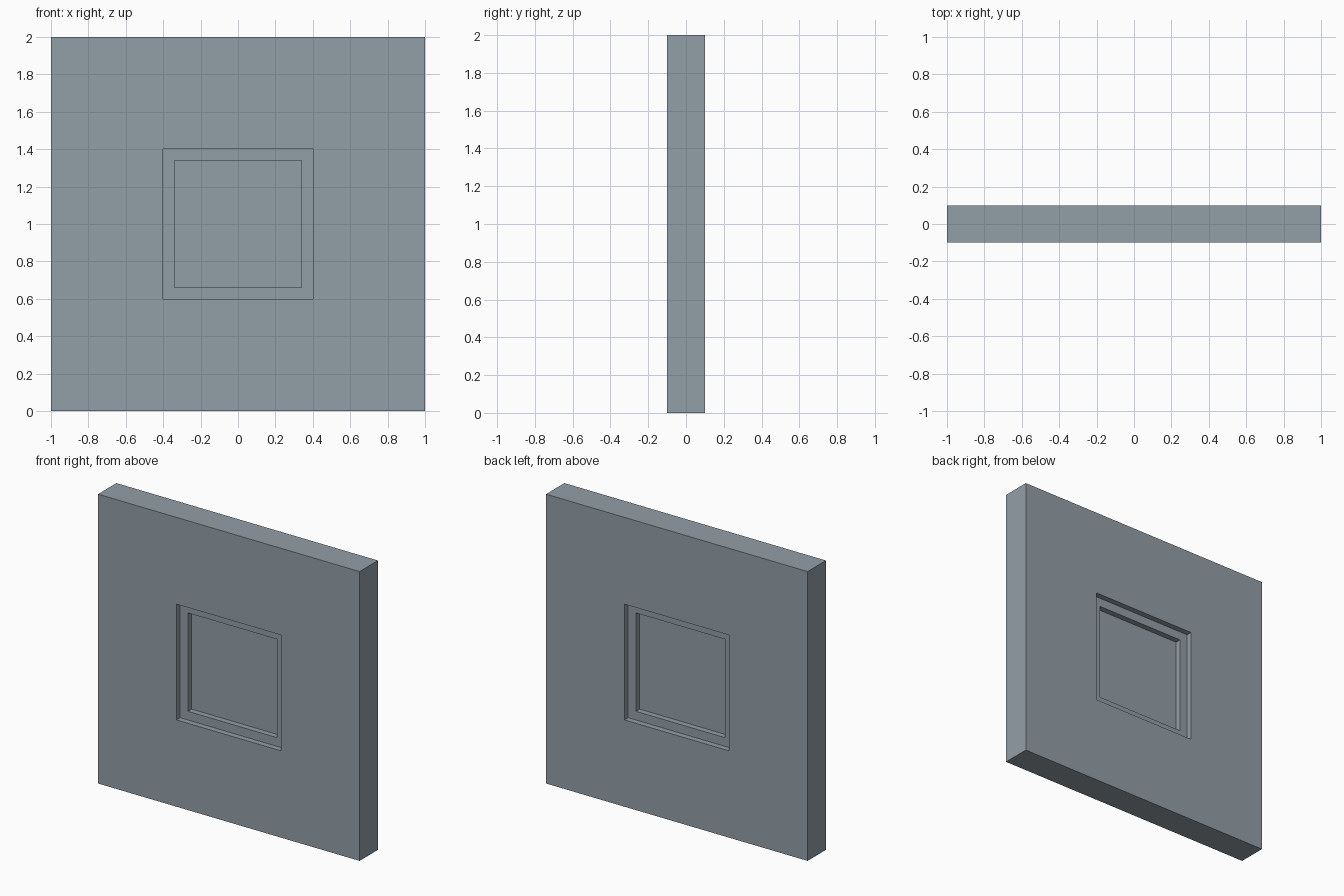
import bpy
import bmesh

if "Cube" in bpy.data.objects:
    bpy.data.objects.remove(bpy.data.objects["Cube"], do_unlink=True)

MID = 1.0  # height of the window centre


def make_material(name, colour):
    mat = bpy.data.materials.new(name)
    mat.use_nodes = True
    mat.diffuse_color = colour
    mat.node_tree.nodes["Principled BSDF"].inputs["Base Color"].default_value = colour
    return mat


def square_ring(name, outer, inner, depth, mat):
    """Square slab facing y, with a square hole of half-width inner (0 = solid)."""
    bm = bmesh.new()
    h = depth / 2

    def loop(r, y):
        corners = ((-r, -r), (r, -r), (r, r), (-r, r))
        return [bm.verts.new((x, y, MID + z)) for x, z in corners]

    of, ob = loop(outer, -h), loop(outer, h)
    if inner:
        nf, nb = loop(inner, -h), loop(inner, h)
        bands = ((of, ob), (ob, nb), (nb, nf), (nf, of))
    else:
        bands = ((of, ob),)
        bm.faces.new(of)
        bm.faces.new(ob)
    for a, b in bands:
        for i in range(4):
            j = (i + 1) % 4
            bm.faces.new((a[i], a[j], b[j], b[i]))
    bmesh.ops.recalc_face_normals(bm, faces=bm.faces)
    mesh = bpy.data.meshes.new(name)
    bm.to_mesh(mesh)
    bm.free()
    mesh.materials.append(mat)
    obj = bpy.data.objects.new(name, mesh)
    bpy.context.collection.objects.link(obj)
    return obj


grey = make_material("blue grey", (0.29, 0.345, 0.385, 1))

# Wall panel with opening, recessed frame, and thin pane
square_ring("wall", 1.0, 0.4, 0.2, grey)
square_ring("window_frame", 0.4, 0.34, 0.12, grey)
square_ring("window_pane", 0.34, 0, 0.04, grey)
